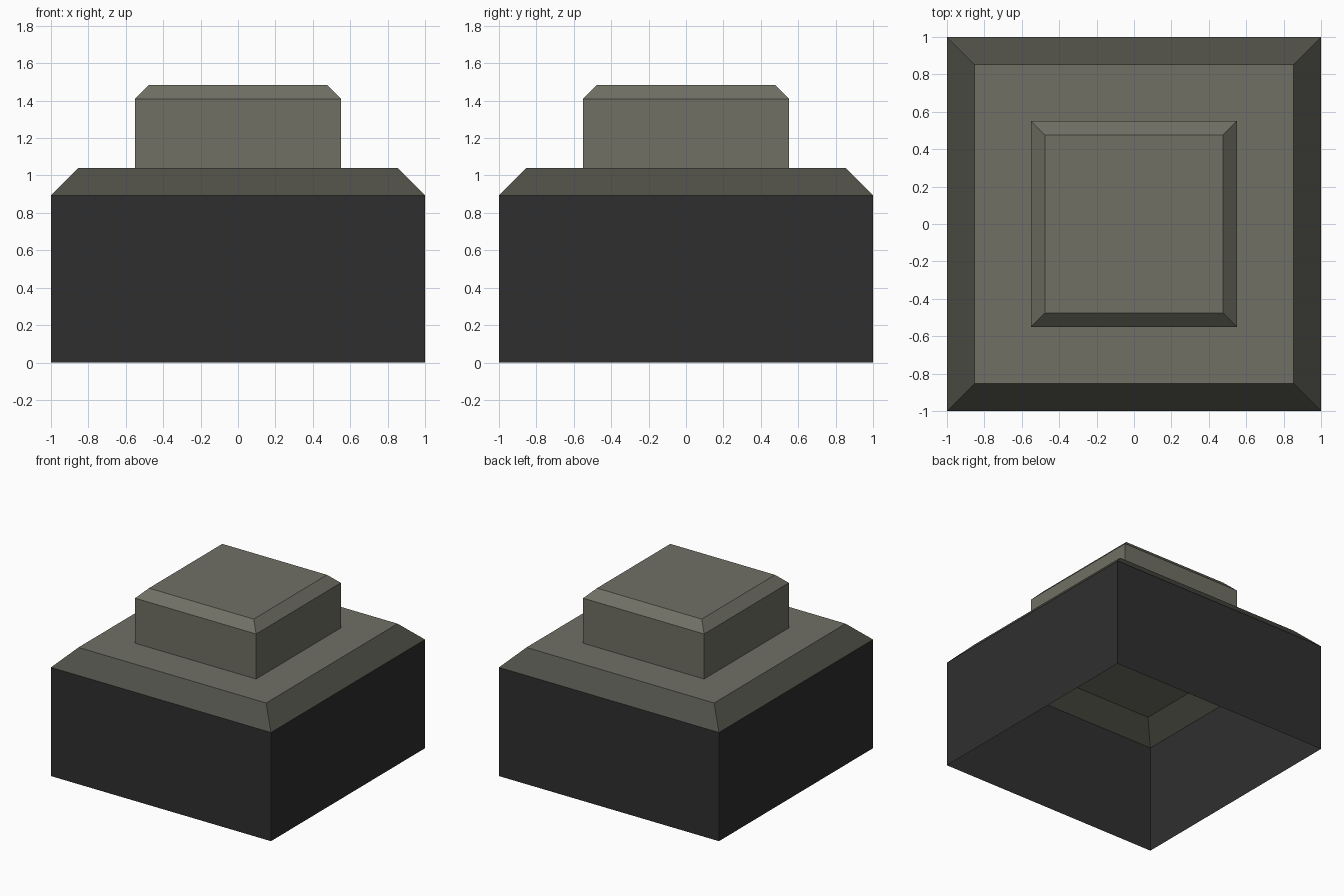
import bpy
import bmesh

if "Cube" in bpy.data.objects:
    bpy.data.objects.remove(bpy.data.objects["Cube"])


def make_material(name, rgb):
    mat = bpy.data.materials.new(name)
    mat.diffuse_color = (*rgb, 1.0)
    mat.use_nodes = True
    mat.node_tree.nodes["Principled BSDF"].inputs["Base Color"].default_value = mat.diffuse_color
    return mat


wall_dark = make_material("charcoal", (0.028, 0.028, 0.028))
slope_grey = make_material("dark olive grey", (0.080, 0.080, 0.065))
top_grey = make_material("olive grey", (0.162, 0.162, 0.130))


def square_shell(name, rings, side_mats, cap_mat):
    """Open-bottomed square shell through (half width, height) rings, capped on top."""
    bm = bmesh.new()
    loops = [[bm.verts.new((sx * h, sy * h, z))
              for sx, sy in ((-1, -1), (1, -1), (1, 1), (-1, 1))]
             for h, z in rings]
    mats = list(dict.fromkeys(side_mats + [cap_mat]))
    for lower, upper, mat in zip(loops, loops[1:], side_mats):
        for i in range(4):
            j = (i + 1) % 4
            face = bm.faces.new((lower[i], lower[j], upper[j], upper[i]))
            face.material_index = mats.index(mat)
    bm.faces.new(loops[-1]).material_index = mats.index(cap_mat)
    mesh = bpy.data.meshes.new(name)
    bm.to_mesh(mesh)
    bm.free()
    for mat in mats:
        mesh.materials.append(mat)
    obj = bpy.data.objects.new(name, mesh)
    bpy.context.collection.objects.link(obj)
    return obj


# Wide hollow base with a sloped rim
square_shell("base_block", [(1.0, 0.0), (1.0, 0.893), (0.853, 1.04)],
             [wall_dark, slope_grey], top_grey)

# Smaller chamfered block standing on the base
square_shell("upper_block", [(0.55, 1.04), (0.55, 1.41), (0.476, 1.484)],
             [top_grey, top_grey], top_grey)
